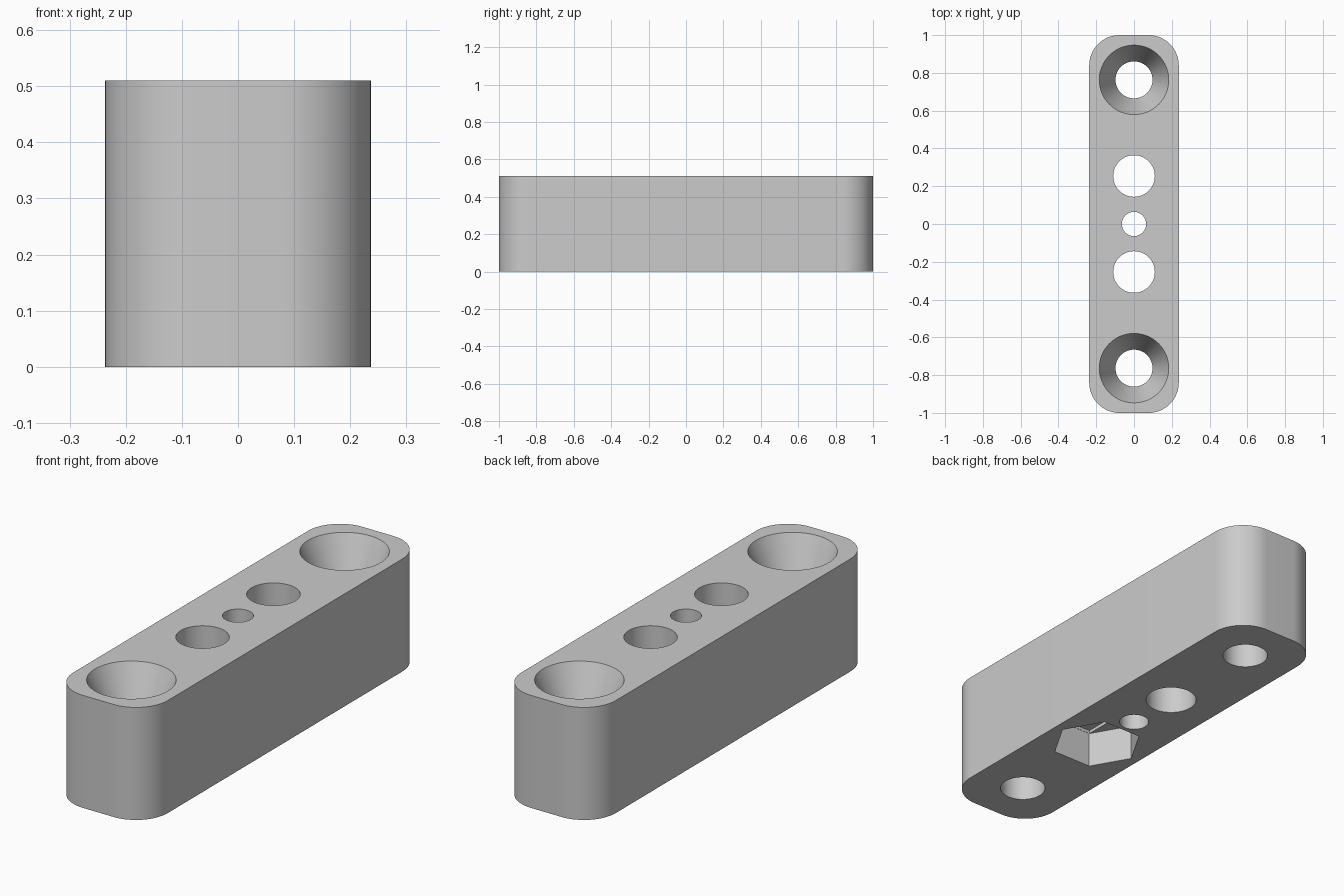
import bpy
import bmesh
from math import cos, sin, pi, radians

if "Cube" in bpy.data.objects:
    bpy.data.objects.remove(bpy.data.objects["Cube"])

HEIGHT, HALF_W, HALF_L, CORNER = 0.51, 0.237, 1.0, 0.16
SCREW_Y, BOLT_Y = 0.763, 0.254
HEX_R, HEX_DEPTH, STEP = 0.197, 0.165, 0.015
SINK_DEPTH = 0.2
OVER = 0.05  # how far cutters reach past the surface

grey = bpy.data.materials.new("plain grey")
grey.use_nodes = True
colour = (0.6, 0.6, 0.6, 1)
grey.diffuse_color = colour
grey.node_tree.nodes["Principled BSDF"].inputs["Base Color"].default_value = colour


def loft(name, rings):
    """Closed solid skinned through rings of points, capped at both ends."""
    bm = bmesh.new()
    loops = [[bm.verts.new(p) for p in ring] for ring in rings]
    for a, b in zip(loops, loops[1:]):
        for i in range(len(a)):
            j = (i + 1) % len(a)
            bm.faces.new((a[i], a[j], b[j], b[i]))
    bm.faces.new(loops[0])
    bm.faces.new(loops[-1])
    bmesh.ops.recalc_face_normals(bm, faces=bm.faces)
    mesh = bpy.data.meshes.new(name)
    bm.to_mesh(mesh)
    bm.free()
    mesh.materials.append(grey)
    obj = bpy.data.objects.new(name, mesh)
    bpy.context.collection.objects.link(obj)
    return obj


def circle(r, y, z, n=64):
    return [(r * cos(2 * pi * i / n), y + r * sin(2 * pi * i / n), z) for i in range(n)]


def rounded_outline(z, steps=16):
    pts = []
    for q, (sx, sy) in enumerate(((1, 1), (-1, 1), (-1, -1), (1, -1))):
        for i in range(steps + 1):
            a = (q + i / steps) * pi / 2
            pts.append((sx * (HALF_W - CORNER) + CORNER * cos(a),
                        sy * (HALF_L - CORNER) + CORNER * sin(a), z))
    return pts


# Rounded block
block = loft("mounting_block", [rounded_outline(0), rounded_outline(HEIGHT)])


def cut(cutter):
    mod = block.modifiers.new("cut", "BOOLEAN")
    mod.operation = "DIFFERENCE"
    mod.solver = "EXACT"
    mod.object = cutter
    bpy.context.view_layer.objects.active = block
    bpy.ops.object.modifier_apply(modifier=mod.name)
    bpy.data.objects.remove(cutter)


# Countersunk screw holes at both ends
r_hole, r_sink = 0.098, 0.184
r_over = r_sink + (r_sink - r_hole) * OVER / SINK_DEPTH
for y in (-SCREW_Y, SCREW_Y):
    cut(loft("screw_hole", [circle(r_hole, y, -OVER),
                            circle(r_hole, y, HEIGHT - SINK_DEPTH),
                            circle(r_over, y, HEIGHT + OVER)]))

# Straight bolt holes and the small centre hole
for r, y in ((0.11, -BOLT_Y), (0.11, BOLT_Y), (0.064, 0)):
    cut(loft("bolt_hole", [circle(r, y, -OVER), circle(r, y, HEIGHT + OVER)]))

# Hexagonal nut pocket in the underside, with a shallow step in its roof
cut(loft("nut_pocket", [circle(HEX_R, -BOLT_Y, z, 6) for z in (-OVER, HEX_DEPTH)]))
hx, hy = HEX_R / 2, HEX_R * cos(pi / 6) - 0.001
cut(loft("pocket_step", [[(sx * hx, -BOLT_Y + sy * hy, z)
                          for sx, sy in ((1, 1), (-1, 1), (-1, -1), (1, -1))]
                         for z in (HEX_DEPTH - OVER, HEX_DEPTH + STEP)]))

# Smooth the curved walls, keep rims sharp
for o in bpy.context.selected_objects:
    o.select_set(False)
block.select_set(True)
bpy.context.view_layer.objects.active = block
bpy.ops.object.shade_smooth_by_angle(angle=radians(20))
